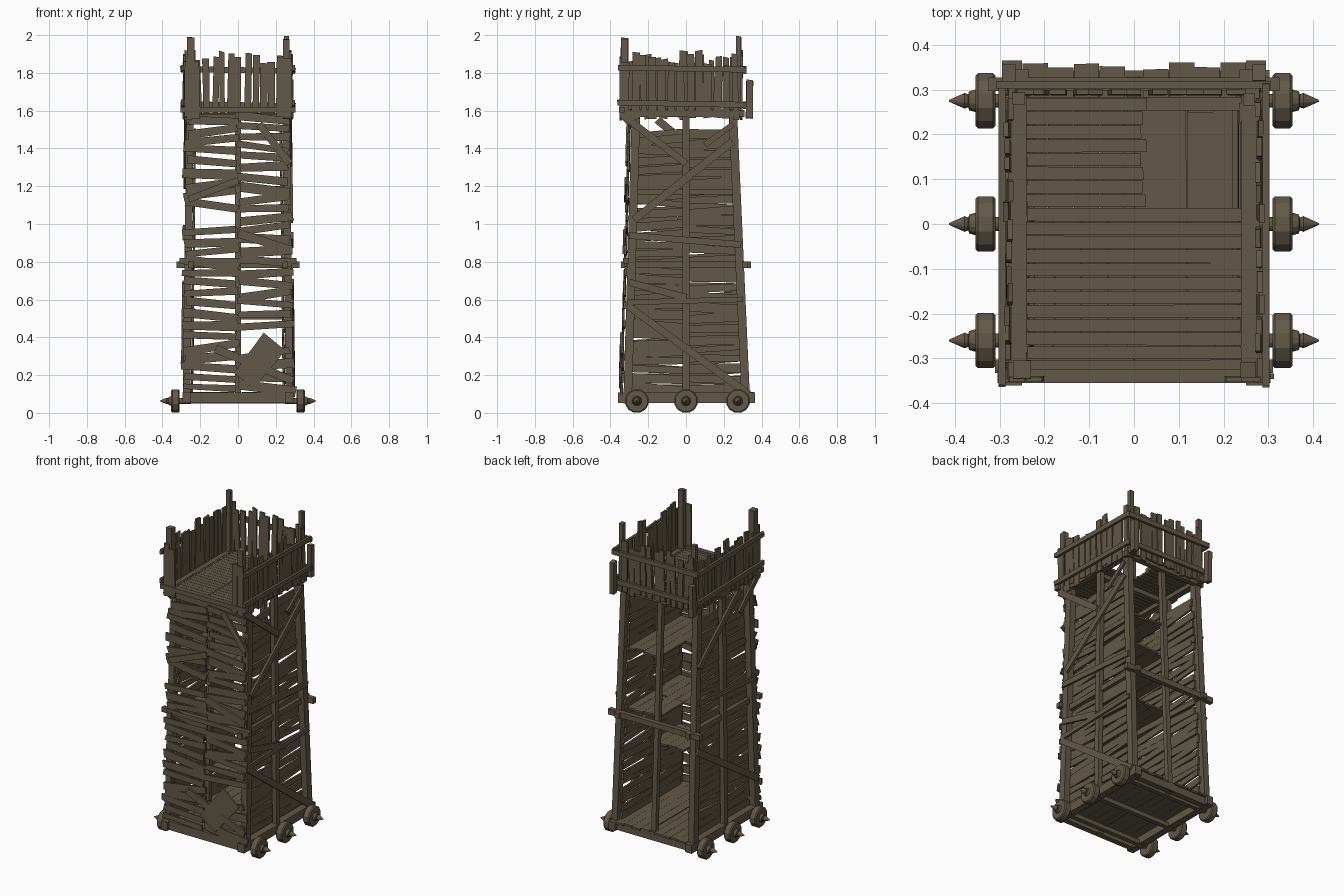
import bpy, bmesh, math, random
from mathutils import Vector as V

random.seed(11)
R = random.uniform
wood = bpy.data.materials.new("weathered_brown_wood")
wood.diffuse_color = (0.122, 0.098, 0.063, 1)


def part(name, build):
    bm = bmesh.new()
    build(bm)
    bmesh.ops.recalc_face_normals(bm, faces=bm.faces)
    me = bpy.data.meshes.new(name)
    bm.to_mesh(me)
    bm.free()
    me.materials.append(wood)
    ob = bpy.data.objects.new(name, me)
    bpy.context.collection.objects.link(ob)


def plank(bm, a, b, n, w, t, rough=0.0):
    """Board from a to b; n is the thickness direction, rough skews the ends."""
    a, b = V(a), V(b)
    d = (b - a).normalized()
    n = V(n)
    n = (n - d * n.dot(d)).normalized()
    s = n.cross(d)
    vs = []
    for p, sg in ((a, -1), (b, 1)):
        for k in (-1, 1):
            q = p + s * k * (w / 2) * (1 + R(-rough, rough)) + d * R(-rough, rough) * 0.03
            vs += [bm.verts.new(q - n * t / 2), bm.verts.new(q + n * t / 2)]
    for f in ((0, 1, 3, 2), (4, 6, 7, 5), (0, 4, 5, 1), (2, 3, 7, 6), (0, 2, 6, 4), (1, 5, 7, 3)):
        bm.faces.new([vs[i] for i in f])


# Leaning outline of the tower at height z
def yf(z): return -0.308 + 0.029 * (z - 0.1)
def yb(z): return 0.315 - 0.045 * (z - 0.1)
def px(z): return 0.272 - 0.012 * (z - 0.1)


# Corner and middle uprights
def posts(bm):
    for s in (-1, 1):
        for fy in (yf, yb):
            plank(bm, (s * px(0.05), fy(0.05), 0.05), (s * px(1.6), fy(1.6), 1.6), (1, 0, 0), 0.045, 0.04)
        plank(bm, (s * px(0.05), 0, 0.05), (s * px(1.6), 0, 1.6), (1, 0, 0), 0.036, 0.03)
    for fy in (yf, yb):
        plank(bm, (0, fy(0.05), 0.05), (0, fy(1.6), 1.6), (0, 1, 0), 0.032, 0.03)
part("upright_posts", posts)


# Base frame and storey beams
def beams(bm):
    for s in (-1, 1):
        plank(bm, (s * 0.272, -0.36, 0.08), (s * 0.272, 0.365, 0.08), (1, 0, 0), 0.055, 0.045)
        plank(bm, (s * 0.25, -0.345, 0.785), (s * 0.25, 0.345, 0.785), (1, 0, 0), 0.035, 0.03)
        plank(bm, (s * 0.26, -0.35, 1.585), (s * 0.26, 0.31, 1.585), (1, 0, 0), 0.035, 0.04)
        plank(bm, (s * 0.235, -0.26, 1.17), (s * 0.235, 0.25, 1.17), (1, 0, 0), 0.03, 0.025)
    for y in (-0.325, 0.325):
        plank(bm, (-0.29, y, 0.08), (0.29, y, 0.08), (0, 1, 0), 0.055, 0.035)
    plank(bm, (-0.31, -0.318, 0.805), (0.31, -0.318, 0.805), (0, 1, 0), 0.03, 0.03)
    plank(bm, (-0.325, 0.312, 0.785), (0.325, 0.312, 0.785), (0, 1, 0), 0.035, 0.03)
    plank(bm, (-0.305, -0.34, 1.605), (0.305, -0.34, 1.605), (0, 1, 0), 0.03, 0.03)
    plank(bm, (-0.29, 0.268, 1.57), (0.29, 0.268, 1.57), (0, 1, 0), 0.035, 0.03)
    plank(bm, (-0.26, -0.02, 1.565), (0.26, -0.02, 1.565), (0, 1, 0), 0.03, 0.03)
part("frame_beams", beams)


# Uneven front boarding in two columns, with gaps and patches
def front(bm):
    for s, gap in ((-1, (0.985, 1.085)), (1, (0.345, 0.43))):
        z = 0.135
        while z < 1.57:
            w = R(0.034, 0.05)
            if not gap[0] < z < gap[1]:
                k = R(-0.022, 0.022)
                z0, z1 = z - k, z + k
                y0, y1 = yf(z0) - 0.029 - R(0, 0.008), yf(z1) - 0.029 - R(0, 0.008)
                plank(bm, (s * R(-0.01, 0.015), y0, z0), (s * (px(z) + R(0.005, 0.032)), y1, z1),
                      (0, 1, 0), w, 0.012, 0.25)
            z += w + R(0.002, 0.022)
    for a, b, w in (((-0.12, 0.34), (0.29, 0.17), 0.045), ((-0.26, 1.13), (0, 1.23), 0.035),
                    ((0.11, 1.53), (0.275, 1.32), 0.04), ((0.035, 0.17), (0.195, 0.375), 0.14),
                    ((0.0, 0.95), (0.28, 0.86), 0.045)):
        plank(bm, (a[0], yf(a[1]) - 0.043, a[1]), (b[0], yf(b[1]) - 0.043, b[1]), (0, 1, 0), w, 0.012, 0.1)
part("front_boards", front)


# Side boarding set behind the uprights
def sides(bm):
    for s in (-1, 1):
        for fy in (yf, yb):
            z = 0.13
            while z < 1.48:
                w = R(0.036, 0.05)
                k = R(-0.012, 0.012)
                x = s * (px(z) - 0.026 - R(0, 0.004))
                plank(bm, (x, 0, z - k), (x, fy(z) * R(0.94, 1.02), z + k), (1, 0, 0), w, 0.012, 0.25)
                z += w + R(0.001, 0.014)
part("side_boards", sides)


# Diagonal braces on the outside of each flank: (y, z) to (y, z), width
def braces(bm):
    right = (((-0.275, 1.02), (0.25, 1.44), 0.04), ((-0.34, 1.58), (0.0, 1.32), 0.035),
             ((-0.31, 0.57), (0.33, 0.1), 0.04), ((-0.3, 0.94), (0.29, 0.89), 0.035),
             ((-0.3, 0.69), (0, 0.61), 0.035), ((-0.31, 0.585), (0.3, 0.6), 0.03),
             ((0.1, 1.42), (0.25, 1.53), 0.03))
    left = (((0.3, 0.68), (-0.31, 0.28), 0.04), ((0.27, 1.2), (-0.15, 1.55), 0.04),
            ((-0.34, 1.58), (-0.14, 1.4), 0.035), ((-0.3, 0.93), (0.28, 0.98), 0.03))
    for s, rows in ((1, right), (-1, left)):
        for a, b, w in rows:
            plank(bm, (s * (px(a[1]) + 0.024), *a), (s * (px(b[1]) + 0.024), *b), (1, 0, 0), w, 0.014, 0.12)
part("side_braces", braces)


# Inner floors, boards running front to back: x0, x1, y0, y1, z
def floors(bm):
    for x0, x1, y0, y1, z in ((-0.25, -0.02, -0.31, 0.355, 0.105), (0.02, 0.25, -0.31, 0.355, 0.105),
                              (-0.02, 0.02, -0.31, 0.32, 0.1), (0.0, 0.24, -0.27, 0.02, 0.5),
                              (-0.24, 0.24, -0.28, 0.02, 0.81), (0.0, 0.24, 0.02, 0.27, 0.81),
                              (-0.235, 0.0, -0.27, 0.0, 1.195), (0.0, 0.235, -0.27, 0.26, 1.195)):
        n = max(1, round((x1 - x0) / 0.06))
        w = (x1 - x0) / n
        for i in range(n):
            x = x0 + w * (i + 0.5)
            plank(bm, (x, y0, z), (x, y1 + R(-0.012, 0.01), z), (0, 0, 1), w * 0.985, 0.012, 0.02)
part("inner_floors", floors)


# Fighting deck with a hatch in the back right quarter, and its nails
def deck(bm):
    p = 0.0308
    for i in range(20):
        y = -0.318 + p * i
        full = y < 0.03
        plank(bm, (-0.24, y, 1.6), (0.24 if full else R(0.015, 0.03), y, 1.6), (0, 0, 1), p * 0.94, 0.014, 0.05)
        for x in (-0.225, 0.003, 0.225)[:3 if full else 2]:
            plank(bm, (x, y, 1.605), (x, y, 1.61), (1, 0, 0), 0.008, 0.008)
part("deck", deck)


# Palisade of upright boards on the sides, back and front corners
def palisade(bm):
    for s in (-1, 1):
        y = -0.325
        while y < 0.285:
            w = R(0.03, 0.046)
            x = s * 0.279
            plank(bm, (x, y, R(1.55, 1.59)), (x + s * R(-.004, .008), y + R(-.008, .008), R(1.83, 1.92)),
                  (1, 0, 0), w, 0.012, 0.2)
            y += w + R(0.002, 0.012)
        for x, h in ((0.262, 1.89), (0.222, 1.86)):
            plank(bm, (s * x, -0.345, R(1.54, 1.57)), (s * x, -0.347, h + R(-.02, .03)), (0, 1, 0), 0.038, 0.012, 0.15)
    x = -0.25
    while x < 0.265:
        w = R(0.03, 0.046)
        plank(bm, (x, 0.293, R(1.55, 1.59)), (x + R(-.01, .01), 0.295, R(1.83, 1.92)), (0, 1, 0), w, 0.012, 0.2)
        x += w + R(0.002, 0.012)
part("palisade_boards", palisade)


# Palisade rails and tall corner stakes
def rails(bm):
    for z in (1.635, 1.82):
        for s in (-1, 1):
            plank(bm, (s * 0.295, -0.362, z + 0.008), (s * 0.295, 0.315, z - 0.004), (1, 0, 0), 0.03, 0.016, 0.1)
        plank(bm, (-0.305, 0.311, z), (0.305, 0.311, z - 0.01), (0, 1, 0), 0.03, 0.016, 0.1)
    for x, y, h, w in ((-0.25, -0.325, 1.985, 0.04), (0.255, -0.325, 1.98, 0.035),
                       (-0.257, 0.28, 1.99, 0.028), (0.257, 0.278, 1.995, 0.026)):
        plank(bm, (x, y, 1.56), (x, y, h), (1, 0, 0), w, w, 0.12)
    for s in (-1, 1):
        plank(bm, (s * 0.28, 0.335, 1.56), (s * 0.28, 0.338, 1.76), (1, 0, 0), 0.035, 0.03, 0.2)
part("palisade_rails", rails)


# Wheels: faceted rim, hub and pointed axle end turned as one profile
def wheels(bm):
    prof = ((0.25, 0.016), (0.309, 0.016), (0.309, 0.058), (0.315, 0.064), (0.348, 0.064), (0.354, 0.058),
            (0.354, 0.026), (0.368, 0.022), (0.37, 0.015), (0.378, 0.018), (0.413, 0.002))
    n = 12
    for s in (-1, 1):
        for y in (-0.26, 0.0, 0.275):
            rings = [[bm.verts.new((s * x, y + r * math.cos(math.tau * (i + .5) / n),
                                    0.063 + r * math.sin(math.tau * (i + .5) / n)))
                      for i in range(n)] for x, r in prof]
            for a, b in zip(rings, rings[1:]):
                for i in range(n):
                    j = (i + 1) % n
                    bm.faces.new((a[i], a[j], b[j], b[i]))
            bm.faces.new(rings[0])
            bm.faces.new(rings[-1])
    for y in (-0.26, 0.0, 0.275):
        plank(bm, (-0.3, y, 0.063), (0.3, y, 0.063), (0, 0, 1), 0.028, 0.028)
part("wheels_and_axles", wheels)
